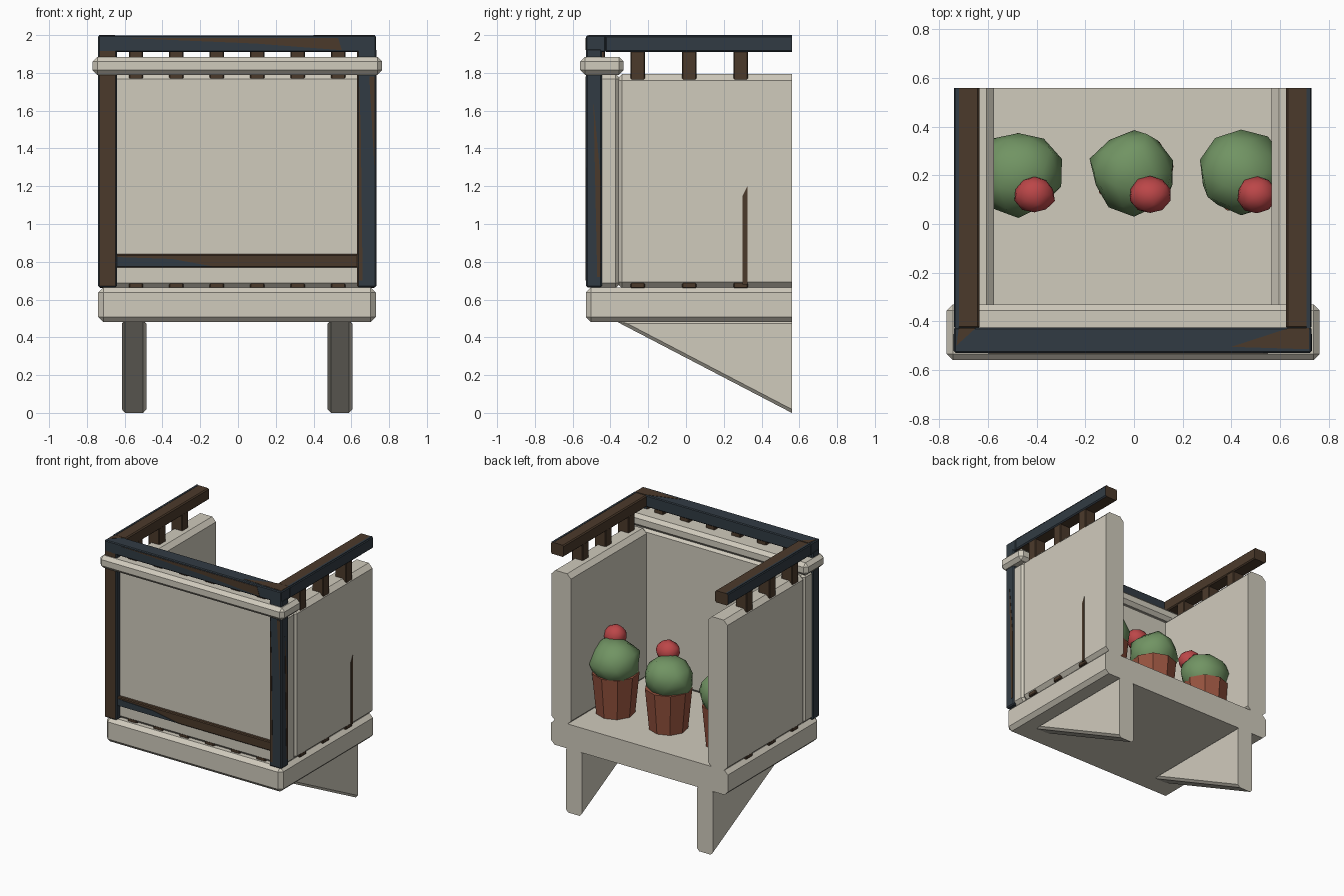
import bpy, bmesh, math, random
from mathutils import Vector

random.seed(4)
if "Cube" in bpy.data.objects:
    bpy.data.objects.remove(bpy.data.objects["Cube"], do_unlink=True)

MID, BACK = -0.005, 0.56


def material(name, r, g, b):
    m = bpy.data.materials.new(name)
    m.use_nodes = True
    m.diffuse_color = (r, g, b, 1)
    m.node_tree.nodes["Principled BSDF"].inputs["Base Color"].default_value = (r, g, b, 1)
    return m


STONE = material("pale stone", 0.63, 0.595, 0.505)
BROWN = material("dark brown wood", 0.071, 0.042, 0.024)
BLUE = material("dark blue metal", 0.031, 0.044, 0.057)
GREEN = material("cactus green", 0.165, 0.295, 0.125)
RED = material("flower red", 0.5, 0.062, 0.065)
CLAY = material("terracotta", 0.3, 0.085, 0.048)


def finish(name, bm, mats, rule=None):
    bmesh.ops.recalc_face_normals(bm, faces=bm.faces)
    bm.normal_update()
    if rule:
        for f in bm.faces:
            f.material_index = int(rule(f.normal))
    me = bpy.data.meshes.new(name)
    bm.to_mesh(me)
    bm.free()
    for m in mats:
        me.materials.append(m)
    ob = bpy.data.objects.new(name, me)
    bpy.context.collection.objects.link(ob)
    return ob


def chamfer(bm, width):
    # the end cut at the back stays sharp
    edges = [e for e in bm.edges if not all(v.co.y > BACK - 0.001 for v in e.verts)]
    bmesh.ops.bevel(bm, geom=edges, offset=width, segments=1, affect='EDGES')


def box(name, x, y, z, mats, width=0.01, rule=None):
    bm = bmesh.new()
    bmesh.ops.create_cube(bm, size=1)
    for v in bm.verts:
        v.co = Vector([a + (c + 0.5) * (b - a) for c, (a, b) in zip(v.co, (x, y, z))])
    chamfer(bm, width)
    return finish(name, bm, mats, rule)


def prism(name, axis, profile, start, end, mat, width=0):
    # profile in the other two axes, pulled along the given axis
    def place(p, at):
        co = list(p)
        co.insert(axis, at)
        return co
    bm = bmesh.new()
    base = bm.faces.new([bm.verts.new(place(p, start)) for p in profile])
    out = bmesh.ops.extrude_face_region(bm, geom=[base])
    moved = [g for g in out["geom"] if isinstance(g, bmesh.types.BMVert)]
    bmesh.ops.translate(bm, verts=moved, vec=place((0, 0), end - start))
    if width:
        chamfer(bm, width)
    return finish(name, bm, [mat])


def span(side, near, far):
    return sorted((MID + side * near, MID + side * far))


# stone balcony body
box("floor_slab", (-0.74, 0.73), (-0.53, BACK), (0.48, 0.665), [STONE], 0.028)
box("front_panel", (-0.735, 0.725), (-0.49, -0.345), (0.66, 1.795), [STONE], 0.028)
box("front_ledge", (-0.77, 0.763), (-0.56, -0.33), (1.79, 1.885), [STONE], 0.025)

# frame along the front
box("top_front_rail", (-0.74, 0.73), (-0.53, -0.425), (1.91, 1.998), [BLUE], 0.006)
box("low_front_rail", (-0.7, 0.69), (-0.515, -0.43), (0.77, 0.84), [BROWN], 0.006)
for i in range(6):
    x = -0.54 + i * 0.214
    box(f"front_baluster_{i + 1}", (x - 0.038, x + 0.038), (-0.487, -0.43), (0.66, 1.92),
        [BROWN], 0.005)

# parts repeated on both sides
for side, label in ((1, "left"), (-1, "right")):
    box(f"{label}_wall", span(side, 0.57, 0.732), (-0.37, BACK), (0.66, 1.793), [STONE], 0.032)
    box(f"{label}_top_rail", span(side, 0.63, 0.735), (-0.43, BACK), (1.91, 1.998),
        [BROWN, BLUE], 0.008, lambda n: n.x * side > 0.5)
    if side > 0:
        post_rule = lambda n: n.x > -0.5
    else:
        post_rule = lambda n: n.y > -0.8
    box(f"{label}_post", span(side, 0.635, 0.737), (-0.53, -0.445), (0.665, 1.93),
        [BROWN, BLUE], 0.008, post_rule)
    for i in range(3):
        y = -0.255 + i * 0.272
        box(f"{label}_baluster_{i + 1}", span(side, 0.635, 0.727), (y - 0.038, y + 0.038),
            (0.66, 1.92), [BROWN], 0.005)
    # triangular support under the floor
    x0, x1 = span(side, 0.48, 0.61)
    prism(f"{label}_bracket", 0, [(-0.38, 0.49), (BACK, 0.49), (BACK, 0.0)],
          x0, x1, STONE, 0.017)

# slivers of the second colour showing on the frame
prism("wall_sliver", 0, [(0.3, 0.68), (0.325, 0.68), (0.325, 1.2), (0.3, 1.15)],
      0.722, 0.73, BROWN)
prism("post_side_sliver", 0, [(-0.49, 1.65), (-0.453, 1.25), (-0.453, 0.72), (-0.47, 0.72)],
      0.728, 0.734, BROWN)
prism("post_front_sliver", 1, [(0.64, 1.78), (0.65, 1.5), (0.66, 0.7), (0.64, 0.7)],
      -0.532, -0.528, BROWN)
prism("post_edge_sliver", 1, [(0.695, 1.78), (0.722, 1.78), (0.722, 1.3)],
      -0.532, -0.528, BROWN)
prism("rail_front_sliver", 1, [(-0.6, 1.985), (0.53, 1.985), (0.55, 1.92), (0.1, 1.955)],
      -0.532, -0.528, BROWN)
prism("low_rail_sliver", 1, [(-0.64, 0.775), (-0.13, 0.775), (-0.35, 0.815), (-0.64, 0.825)],
      -0.518, -0.513, BLUE)
prism("rail_corner_left", 2, [(0.4, -0.505), (0.72, -0.515), (0.72, -0.427), (0.64, -0.427)],
      1.996, 2.0, BROWN)
prism("rail_corner_right", 2, [(-0.73, -0.5), (-0.65, -0.427), (-0.72, -0.427)],
      1.996, 2.0, BROWN)
for side, label in ((1, "left"), (-1, "right")):
    x0, x1 = span(side, 0.715, 0.73)
    prism(f"{label}_rail_edge", 2, [(x0, -0.43), (x1, -0.43), (x1, BACK), (x0, BACK)],
          1.996, 2.0, BLUE)


def blob(name, centre, size, mat, jitter):
    bm = bmesh.new()
    bmesh.ops.create_icosphere(bm, subdivisions=2, radius=1)
    for v in bm.verts:
        k = 1 + random.uniform(-jitter, jitter)
        v.co = Vector(centre) + Vector(c * s * k for c, s in zip(v.co, size))
    for f in bm.faces:
        f.smooth = True
    return finish(name, bm, [mat])


# potted cacti with flowers
for i, x in enumerate((-0.475, 0.0, 0.44)):
    bm = bmesh.new()
    bmesh.ops.create_cone(bm, cap_ends=True, segments=9, radius1=0.135, radius2=0.165,
                          depth=0.31)
    bmesh.ops.translate(bm, verts=bm.verts, vec=(x, 0.21, 0.815))
    finish(f"pot_{i + 1}", bm, [CLAY])
    blob(f"cactus_{i + 1}", (x, 0.21, 1.045), (0.178, 0.175, 0.16), GREEN, 0.08)
    blob(f"flower_{i + 1}", (x + 0.066, 0.12, 1.185), (0.084, 0.076, 0.078), RED, 0.06)
